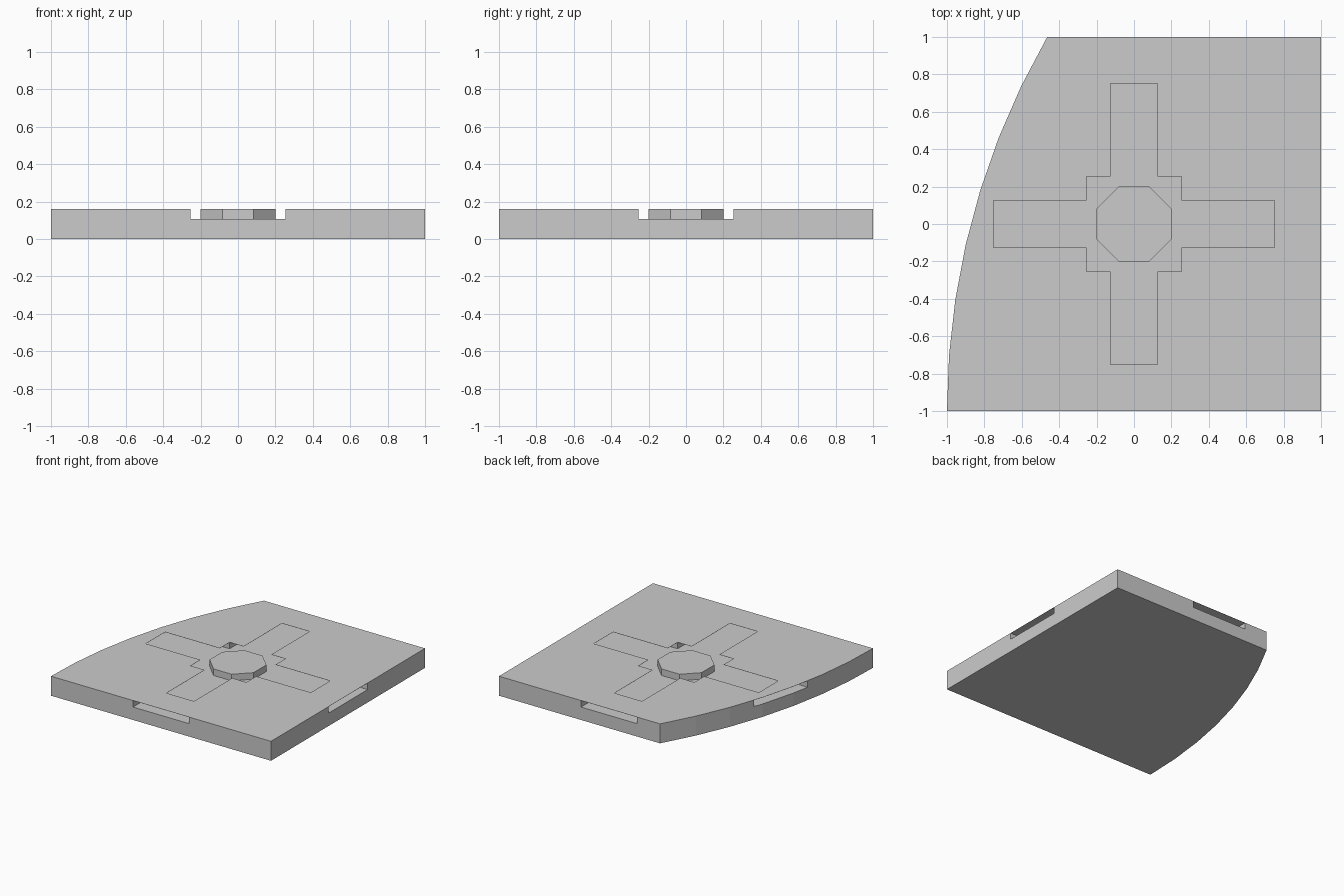
import bpy
import bmesh
import math

if "Cube" in bpy.data.objects:
    bpy.data.objects.remove(bpy.data.objects["Cube"])

GREY = (0.6, 0.6, 0.6, 1.0)
grey = bpy.data.materials.new("plain grey")
grey.use_nodes = True
grey.diffuse_color = GREY
grey.node_tree.nodes["Principled BSDF"].inputs["Base Color"].default_value = GREY

TOP = 0.16       # top of the tile
FLOOR = 0.106    # floor of the hidden channels
SKIN = 0.001     # very thin cover over the channels


def prism(name, outline, z0, z1):
    """Extrude a flat outline between two heights."""
    bm = bmesh.new()
    face = bm.faces.new([bm.verts.new((x, y, z0)) for x, y in outline])
    side = bmesh.ops.extrude_face_region(bm, geom=[face])
    moved = [g for g in side["geom"] if isinstance(g, bmesh.types.BMVert)]
    bmesh.ops.translate(bm, verts=moved, vec=(0, 0, z1 - z0))
    bmesh.ops.recalc_face_normals(bm, faces=bm.faces)
    mesh = bpy.data.meshes.new(name)
    bm.to_mesh(mesh)
    bm.free()
    mesh.materials.append(grey)
    obj = bpy.data.objects.new(name, mesh)
    bpy.context.scene.collection.objects.link(obj)
    return obj


def cut(target, name, hx, hy, z0, z1):
    """Subtract a centred box from the target."""
    box = prism(name, [(-hx, -hy), (hx, -hy), (hx, hy), (-hx, hy)], z0, z1)
    box.hide_render = True
    box.hide_set(True)
    mod = target.modifiers.new(name, 'BOOLEAN')
    mod.operation = 'DIFFERENCE'
    mod.solver = 'EXACT'
    mod.object = box


# Tile with one side bowed along a 30 degree arc
STEPS = 7
arc = [math.radians(30 * i / STEPS) for i in range(STEPS + 1)]
outline = [(3 - 4 * math.cos(a), -1 + 4 * math.sin(a)) for a in arc]
tile = prism("tile", outline + [(1, 1), (1, -1)], 0, TOP)

# Crossing channels under the cover, open at all four edges
cut(tile, "channel_cutter_across", 1.2, 0.254, FLOOR, TOP - SKIN)
cut(tile, "channel_cutter_along", 0.254, 1.2, FLOOR, TOP - SKIN)

# Cross-shaped opening in the cover
cut(tile, "opening_cutter_centre", 0.253, 0.253, 0.13, 0.2)
cut(tile, "opening_cutter_across", 0.75, 0.125, 0.125, 0.21)
cut(tile, "opening_cutter_along", 0.125, 0.75, 0.12, 0.22)

# Octagonal post in the middle
radius = 0.2 / math.cos(math.pi / 8)
corners = [math.pi / 8 + i * math.pi / 4 for i in range(8)]
prism("octagonal_post", [(radius * math.cos(a), radius * math.sin(a)) for a in corners],
      FLOOR - 0.006, TOP)
